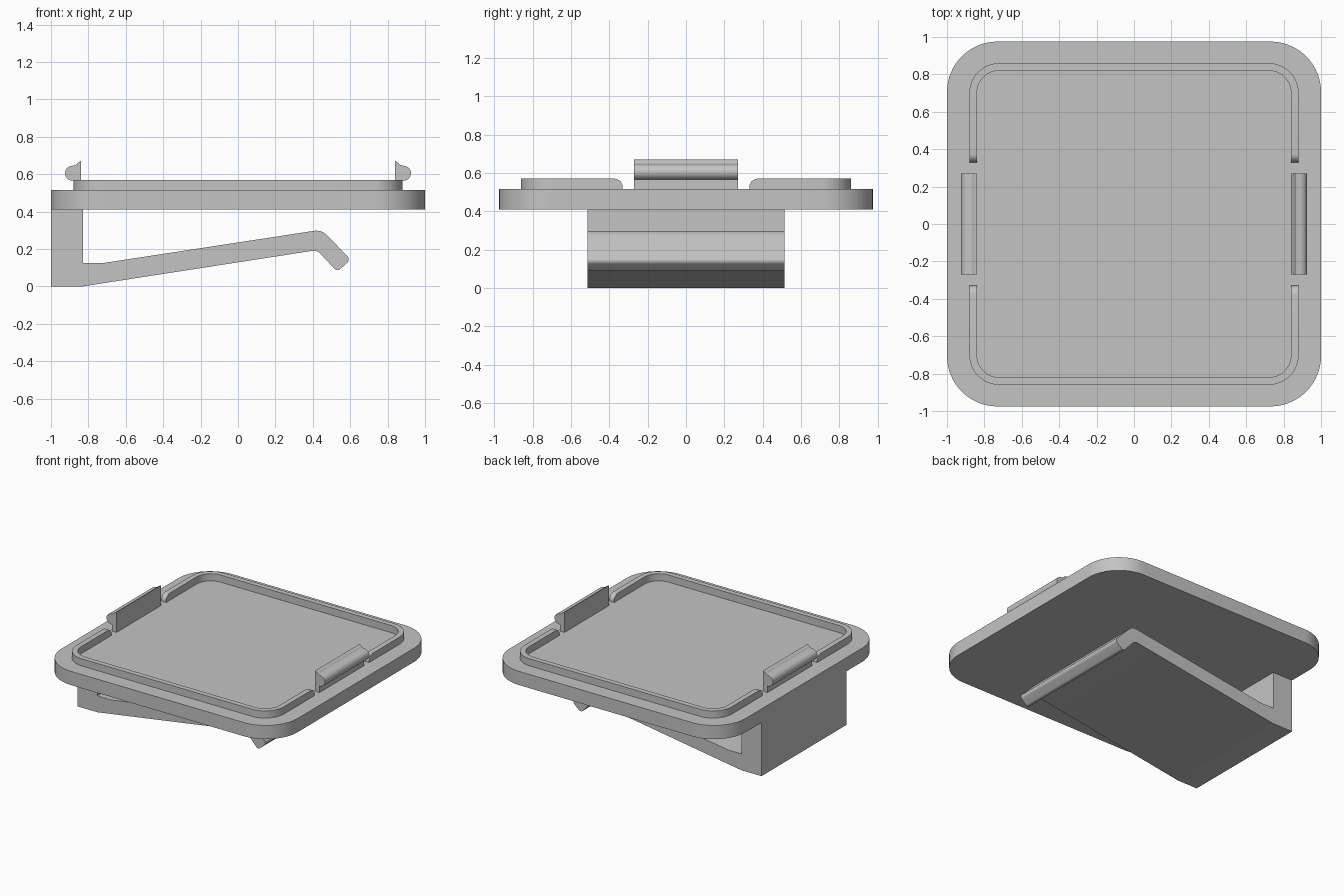
import bpy, bmesh
from math import pi, cos, sin, tan, radians
from mathutils import Vector

cube = bpy.data.objects.get("Cube")
if cube:
    bpy.data.objects.remove(cube, do_unlink=True)

grey = bpy.data.materials.new("plain_grey")
grey.use_nodes = True
colour = (0.55, 0.55, 0.55, 1)
grey.diffuse_color = colour
grey.node_tree.nodes["Principled BSDF"].inputs["Base Color"].default_value = colour


def rounded(corners, steps=12):
    """Outline from (u, v, radius) corners, with each corner filleted."""
    out = []
    for i, (u, v, r) in enumerate(corners):
        p = Vector((u, v))
        if not r:
            out.append(p)
            continue
        a = (Vector(corners[i - 1][:2]) - p).normalized()
        b = (Vector(corners[(i + 1) % len(corners)][:2]) - p).normalized()
        half = a.angle(b) / 2
        centre = p + (a + b).normalized() * (r / sin(half))
        start = p + a * (r / tan(half)) - centre
        end = p + b * (r / tan(half)) - centre
        sweep = start.angle(end)
        for k in range(steps + 1):
            t = k / steps
            out.append(centre + (start * sin((1 - t) * sweep) + end * sin(t * sweep)) / sin(sweep))
    return out


def prism(name, outline, low, high, upright=False, bevel_rule=None, mirror=1):
    """Extrude an outline along z, or along y when upright."""
    bm = bmesh.new()
    place = (lambda p, d: (p[0] * mirror, d, p[1])) if upright else (lambda p, d: (p[0], p[1] * mirror, d))
    rings = [[bm.verts.new(place(p, d)) for p in outline] for d in (low, high)]
    n = len(outline)
    bm.faces.new(rings[0])
    bm.faces.new(rings[1])
    for i in range(n):
        j = (i + 1) % n
        bm.faces.new((rings[0][i], rings[0][j], rings[1][j], rings[1][i]))
    if bevel_rule:
        edges = [e for e in bm.edges if all(bevel_rule(v.co) for v in e.verts)]
        bmesh.ops.bevel(bm, geom=edges, offset=0.045, segments=8, profile=0.5, affect='EDGES')
    bmesh.ops.recalc_face_normals(bm, faces=bm.faces)
    mesh = bpy.data.meshes.new(name)
    bm.to_mesh(mesh)
    bm.free()
    mesh.materials.append(grey)
    obj = bpy.data.objects.new(name, mesh)
    bpy.context.collection.objects.link(obj)
    bpy.ops.object.select_all(action='DESELECT')
    obj.select_set(True)
    bpy.context.view_layer.objects.active = obj
    bpy.ops.object.shade_smooth_by_angle(angle=radians(30))
    return obj


# Base plate with round corners
W, D, R = 1.0, 0.975, 0.27
prism("base_plate", rounded([(-W, -D, R), (W, -D, R), (W, D, R), (-W, D, R)], 20), 0.41, 0.515)

# Two C-shaped rim halves whose ends are rounded on top
gap, top = 0.33, 0.57
rim = rounded([(0.88, gap, 0), (0.88, 0.86, 0.16), (-0.88, 0.86, 0.16), (-0.88, gap, 0),
               (-0.84, gap, 0), (-0.84, 0.82, 0.12), (0.84, 0.82, 0.12), (0.84, gap, 0)])
for side, mirror in (("back", 1), ("front", -1)):
    prism("rim_" + side, rim, 0.515, top, mirror=mirror,
          bevel_rule=lambda c: abs(abs(c.y) - gap) < 1e-4 and abs(c.z - top) < 1e-4)

# Snap clips with a rounded outer bead
bead = [(0.885 + 0.04 * cos(a), 0.605 + 0.04 * sin(a))
        for a in (pi / 2 - pi * k / 16 for k in range(17))]
clip = [(0.84, 0.515), (0.84, 0.67), (0.853, 0.664), (0.866, 0.65)] + bead + [(0.88, 0.565), (0.88, 0.515)]
for side, mirror in (("left", 1), ("right", -1)):
    prism("clip_" + side, clip, -0.27, 0.27, upright=True, mirror=mirror)

# Sprung belt arm: block, sloping tongue and hooked tip
arm = rounded([(-1, 0, 0), (-0.83, 0, 0.1), (0.423, 0.194, 0.05), (0.53, 0.078, 0.025),
               (0.603, 0.143, 0.025), (0.447, 0.303, 0.08), (-0.72, 0.125, 0.1),
               (-0.83, 0.125, 0), (-0.83, 0.41, 0), (-1, 0.41, 0)])
prism("belt_arm", arm, -0.515, 0.515, upright=True)
